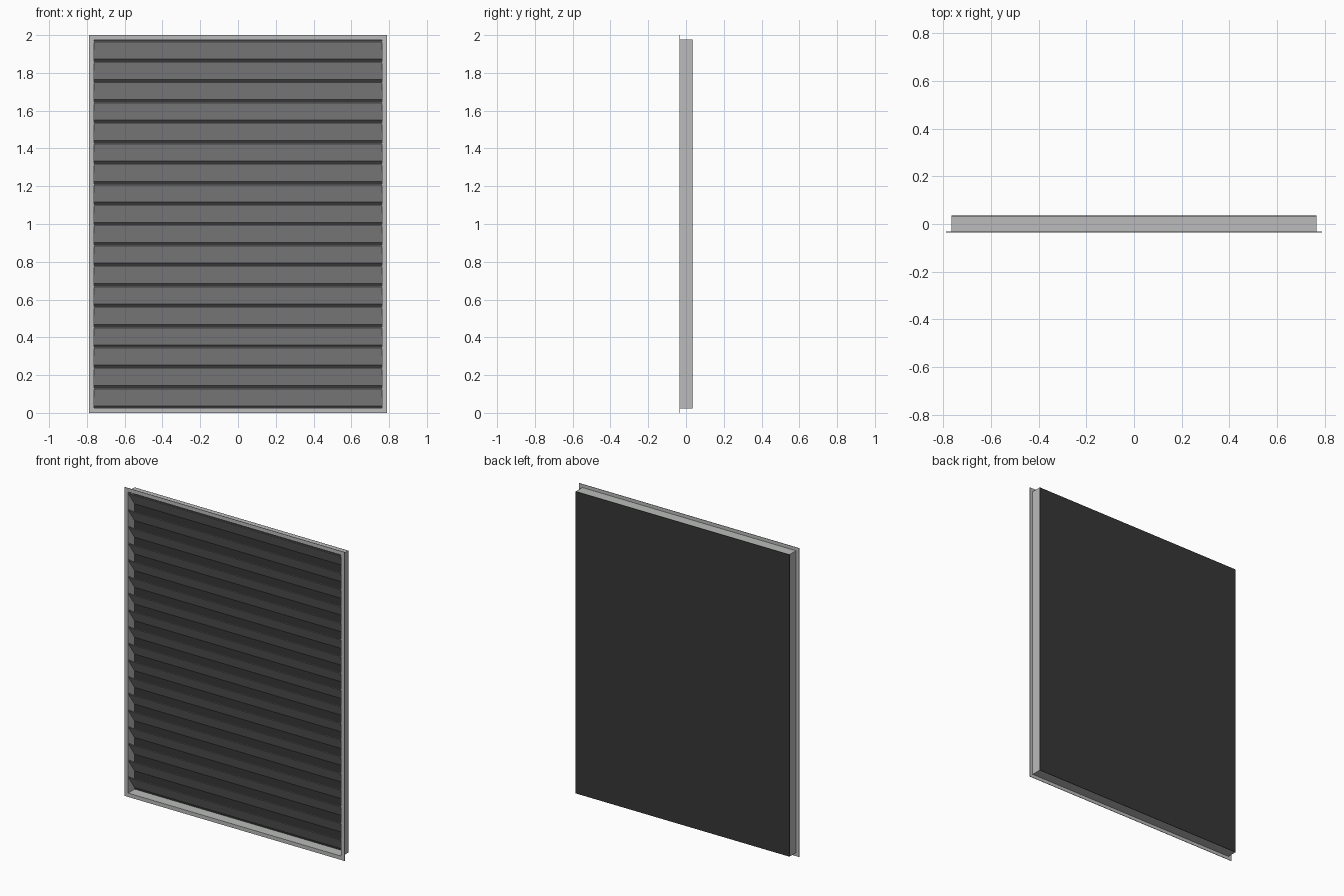
import bpy, bmesh

if "Cube" in bpy.data.objects:
    bpy.data.objects.remove(bpy.data.objects["Cube"])

W, H = 0.788, 2.0          # flange half width, height
LIP = 0.022                # how far the flange stands out past the frame box
Y0, Y1 = -0.035, 0.035     # front and back
T = 0.003                  # sheet thickness


def material(name, rgb):
    m = bpy.data.materials.new(name)
    m.diffuse_color = (*rgb, 1)
    m.use_nodes = True
    m.node_tree.nodes["Principled BSDF"].inputs["Base Color"].default_value = m.diffuse_color
    return m


grey = material("aluminium grey", (0.49, 0.50, 0.49))
slat_grey = material("slat grey", (0.45, 0.46, 0.45))
black = material("backing black", (0.038, 0.038, 0.038))


def finish(name, bm, mat):
    bmesh.ops.recalc_face_normals(bm, faces=bm.faces)
    mesh = bpy.data.meshes.new(name)
    bm.to_mesh(mesh)
    bm.free()
    mesh.materials.append(mat)
    ob = bpy.data.objects.new(name, mesh)
    bpy.context.collection.objects.link(ob)
    return ob


# Frame: an L-shaped section (inset, y) swept round a rectangle with mitred corners
section = [(0, Y0), (LIP + T, Y0), (LIP + T, Y1 - T), (LIP, Y1 - T), (LIP, Y0 + T), (0, Y0 + T)]
bm = bmesh.new()
rings = []
for sx, top in ((-1, 0), (1, 0), (1, 1), (-1, 1)):
    rings.append([bm.verts.new((sx * (W - d), y, H - d if top else d)) for d, y in section])
n = len(section)
for c in range(4):
    a, b = rings[c], rings[(c + 1) % 4]
    for i in range(n):
        j = (i + 1) % n
        bm.faces.new((a[i], a[j], b[j], b[i]))
finish("frame", bm, grey)

# Dark backing sheet closing the rear
bm = bmesh.new()
bmesh.ops.create_cube(bm, size=1)
for v in bm.verts:
    v.co.x *= 2 * (W - LIP)
    v.co.y = Y1 if v.co.y > 0 else Y1 - T
    v.co.z = H / 2 + v.co.z * (H - 2 * LIP)
finish("backing_sheet", bm, black)

# Sloping slats: front edge high, back edge low
COUNT, PITCH, DROP = 18, 0.1081, 0.095
profile = [(Y0 + 0.002, 0), (Y0 + 0.002, -0.005), (Y1 - 0.005, -DROP), (Y1 - 0.005, -DROP + 0.005)]
half = W - LIP - T
for k in range(COUNT):
    z = 1.969 - k * PITCH
    bm = bmesh.new()
    left = [bm.verts.new((-half, y, z + dz)) for y, dz in profile]
    right = [bm.verts.new((half, y, z + dz)) for y, dz in profile]
    bm.faces.new(left)
    bm.faces.new(right[::-1])
    for i in range(4):
        j = (i + 1) % 4
        bm.faces.new((left[i], right[i], right[j], left[j]))
    finish(f"slat_{k + 1:02d}", bm, slat_grey)
